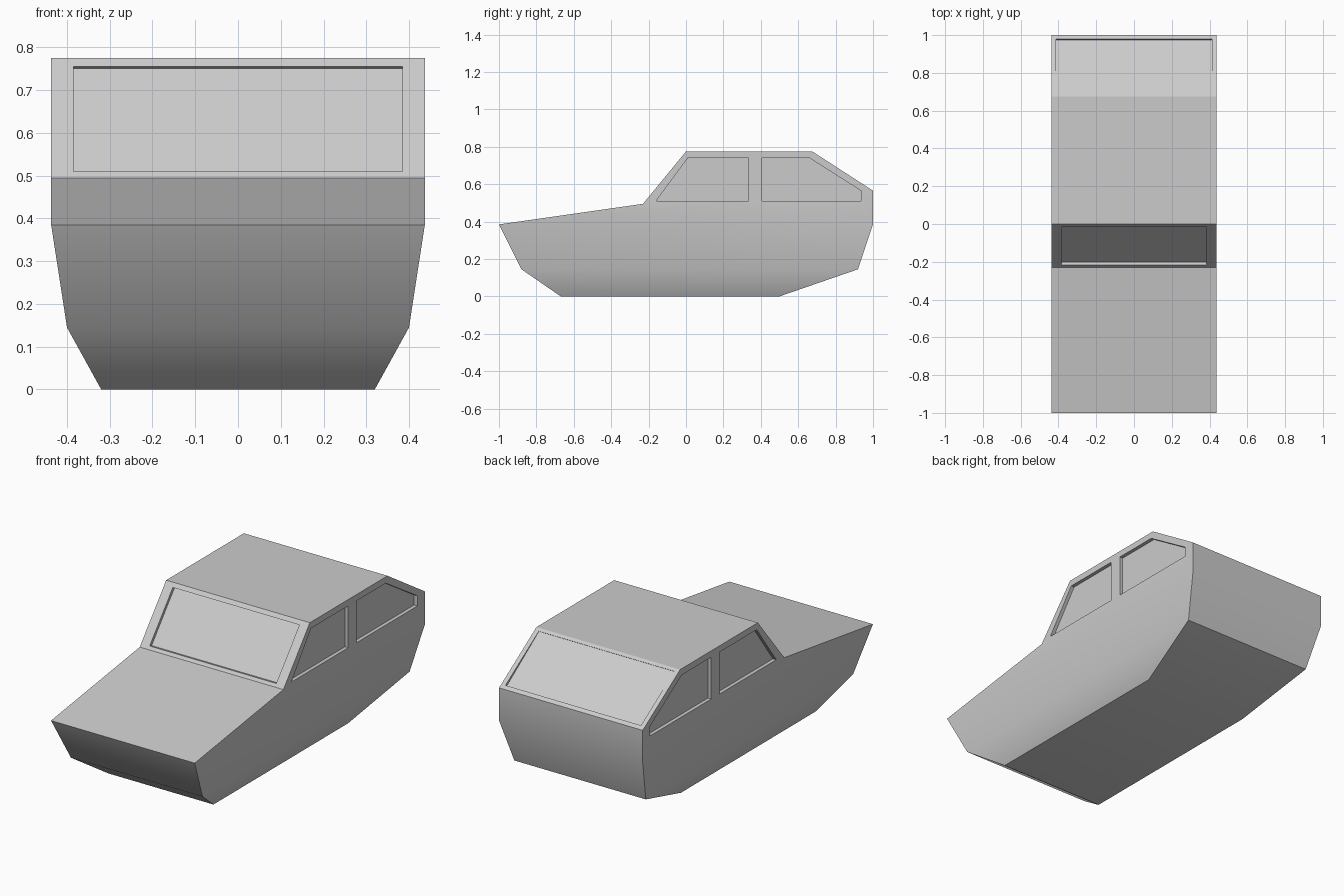
import bpy, bmesh
from mathutils import Vector

if "Cube" in bpy.data.objects:
    bpy.data.objects.remove(bpy.data.objects["Cube"])

# Side profile (y, z), running from nose edge down, under, up the tail and over the roof
PROFILE = [(-1, .385), (-.88, .145), (-.67, 0), (.5, 0), (.92, .145), (1, .385),
           (1, .565), (.675, .775), (0, .775), (-.23, .495)]


def half_width(z):
    if z < .1:
        return .32
    return .40 if z < .3 else .437


def mesh_object(name, bm):
    bmesh.ops.recalc_face_normals(bm, faces=bm.faces)
    me = bpy.data.meshes.new(name)
    bm.to_mesh(me)
    bm.free()
    ob = bpy.data.objects.new(name, me)
    bpy.context.collection.objects.link(ob)
    return ob


# Car body: profile swept across the width, sides stepped by height
bm = bmesh.new()
sides = [[bm.verts.new((s * half_width(z), y, z)) for y, z in PROFILE] for s in (-1, 1)]
n = len(PROFILE)
for i in range(n):
    j = (i + 1) % n
    bm.faces.new((sides[0][i], sides[0][j], sides[1][j], sides[1][i]))
for v in sides:
    bm.faces.new([v[i] for i in (2, 3, 4, 1)])
    bm.faces.new([v[i] for i in (1, 4, 5, 0)])
    bm.faces.new([v[i] for i in (0, 5, 6, 7, 8, 9)])
body = mesh_object("car_body", bm)
bpy.context.view_layer.objects.active = body
body.select_set(True)


def pocket(name, outline, inward, depths):
    """Cut a window recess: outline on the surface, sunk along the inward vector."""
    bm = bmesh.new()
    inward = Vector(inward)
    outer = [bm.verts.new(Vector(p) - inward * .03) for p in outline]
    inner = [bm.verts.new(Vector(p) + inward * d) for p, d in zip(outline, depths)]
    m = len(outline)
    bm.faces.new(outer)
    bm.faces.new(inner)
    for i in range(m):
        j = (i + 1) % m
        bm.faces.new((outer[i], outer[j], inner[j], inner[i]))
    cutter = mesh_object(name, bm)
    cutter.hide_render = True
    mod = body.modifiers.new(name, 'BOOLEAN')
    mod.object = cutter
    mod.operation = 'DIFFERENCE'
    mod.solver = 'EXACT'
    bpy.ops.object.modifier_apply(modifier=name)
    bpy.data.objects.remove(cutter)


def on_line(a, b, z):
    """y on the profile line a-b at height z"""
    return a[0] + (b[0] - a[0]) * (z - a[1]) / (b[1] - a[1])


# Side windows, both sides
front_window = [(-.16, .51), (.01, .74), (.333, .74), (.333, .51)]
rear_window = [(.405, .51), (.405, .74), (.66, .74), (.935, .565), (.935, .51)]
for s in (-1, 1):
    for label, pts in (("front_side", front_window), ("rear_side", rear_window)):
        pocket(f"{label}_window_cutter", [(s * .437, y, z) for y, z in pts],
               (-s, 0, 0), [.02] * len(pts))


# Windscreen and back window
def cross_window(name, a, b, z0, z1, w, inward, d0, d1):
    y0, y1 = on_line(a, b, z0), on_line(a, b, z1)
    pocket(name, [(-w, y0, z0), (w, y0, z0), (w, y1, z1), (-w, y1, z1)],
           inward, [d0, d0, d1, d1])


cross_window("windscreen_cutter", PROFILE[9], PROFILE[8], .51, .755, .385,
             (0, .97, -.24), .018, .018)
cross_window("back_window_cutter", PROFILE[6], PROFILE[7], .578, .765, .412,
             Vector((0, -.54, -.84)), .013, .002)

bpy.ops.object.shade_smooth_by_angle()
